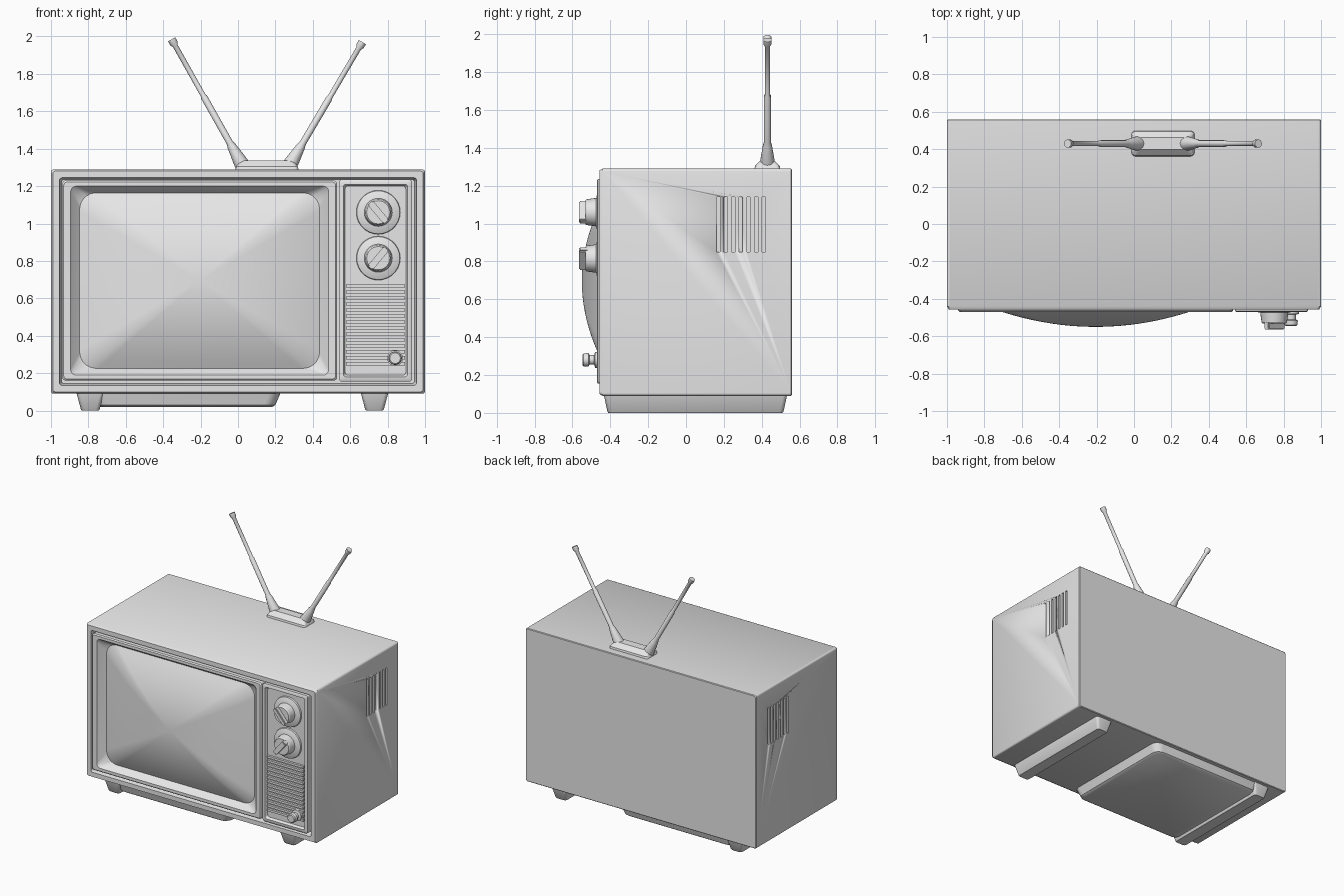
import bpy, bmesh
from math import cos, sin, pi, radians
from mathutils import Vector, Matrix

cube = bpy.data.objects.get("Cube")
if cube:
    bpy.data.objects.remove(cube, do_unlink=True)

grey = bpy.data.materials.new("plain grey")
grey.use_nodes = True
grey.diffuse_color = (0.8, 0.8, 0.8, 1)
grey.node_tree.nodes["Principled BSDF"].inputs["Base Color"].default_value = (0.8, 0.8, 0.8, 1)


def finish(name, bm, angle=32):
    bmesh.ops.recalc_face_normals(bm, faces=bm.faces)
    mesh = bpy.data.meshes.new(name)
    bm.to_mesh(mesh)
    bm.free()
    mesh.materials.append(grey)
    for p in mesh.polygons:
        p.use_smooth = True
    mesh.set_sharp_from_angle(angle=radians(angle))
    ob = bpy.data.objects.new(name, mesh)
    bpy.context.collection.objects.link(ob)
    return ob


def loft(name, rings, axis="y", steps=5, angle=32):
    """Skin rounded rectangles (centre u, v, half sizes, corner radius, depth)."""
    bm = bmesh.new()
    loops = []
    for cu, cv, hu, hv, r, d in rings:
        loop = []
        for corner in range(4):
            su = (1, -1, -1, 1)[corner]
            sv = (1, 1, -1, -1)[corner]
            for i in range(steps + 1):
                a = pi / 2 * (corner + i / steps)
                u = cu + su * (hu - r) + r * cos(a)
                v = cv + sv * (hv - r) + r * sin(a)
                loop.append(bm.verts.new((u, d, v) if axis == "y" else (u, v, d)))
        loops.append(loop)
    for a, b in zip(loops, loops[1:]):
        for i in range(len(a)):
            j = (i + 1) % len(a)
            bm.faces.new((a[i], a[j], b[j], b[i]))
    bm.faces.new(loops[0])
    bm.faces.new(loops[-1])
    return finish(name, bm, angle)


def add_box(bm, centre, size, turn=0):
    m = Matrix.Translation(centre) @ Matrix.Rotation(turn, 4, "Y") @ Matrix.Diagonal((*size, 1))
    bmesh.ops.create_cube(bm, size=1, matrix=m)


def lathe(name, start, direction, profile, sides=20):
    """Turn (distance along, radius) pairs around a direction."""
    bm = bmesh.new()
    m = Matrix.Translation(start) @ Vector(direction).to_track_quat("Z", "Y").to_matrix().to_4x4()
    loops = [[bm.verts.new(m @ Vector((r * cos(2 * pi * i / sides), r * sin(2 * pi * i / sides), d)))
              for i in range(sides)] for d, r in profile]
    for a, b in zip(loops, loops[1:]):
        for i in range(sides):
            j = (i + 1) % sides
            bm.faces.new((a[i], a[j], b[j], b[i]))
    bm.faces.new(loops[0])
    bm.faces.new(loops[-1])
    return finish(name, bm)


# Cabinet with a rounded front rim around a shallow recess
CZ = 0.69
cabinet = loft("cabinet", [
    (0, CZ, 0.995, 0.595, 0.015, 0.56),
    (0, CZ, 1, 0.6, 0.015, 0.555),
    (0, CZ, 1, 0.6, 0.015, -0.44),
    (0, CZ, 0.99, 0.59, 0.015, -0.458),
    (0, CZ, 0.955, 0.555, 0.015, -0.458),
    (0, CZ, 0.945, 0.545, 0.015, -0.40)])

# Vent slots cut in both sides
bm = bmesh.new()
for side in (-1, 1):
    for i in range(7):
        add_box(bm, (side, 0.17 + i * 0.04, 0.995), (0.05, 0.018, 0.29))
cutter = finish("vent_cutter", bm)
cutter.hide_render = True
cutter.hide_viewport = True
cutter.display_type = "WIRE"
cut = cabinet.modifiers.new("vents", "BOOLEAN")
cut.operation = "DIFFERENCE"
cut.solver = "EXACT"
cut.object = cutter

# Screen surround
SX, SZ = -0.205, 0.695
loft("screen_surround", [
    (SX, SZ, 0.735, 0.535, 0.02, -0.39),
    (SX, SZ, 0.735, 0.535, 0.02, -0.462),
    (SX, SZ, 0.727, 0.527, 0.02, -0.47),
    (SX, SZ, 0.69, 0.505, 0.03, -0.47),
    (SX, SZ, 0.68, 0.495, 0.04, -0.455),
    (SX, SZ, 0.635, 0.465, 0.09, -0.412)])

# Bulging picture tube
glass = [(SX, SZ, 0.65, 0.475, 0.1, -0.392)]
for i in range(13):
    s = 1 - i / 12.5
    glass.append((SX, SZ, 0.65 * s, 0.475 * s, 0.1 * s, -0.55 + 0.135 * s ** 2))
loft("screen", glass, steps=8, angle=60)

# Control panel with a raised border
PX = 0.735
loft("control_panel", [
    (PX, SZ, 0.195, 0.54, 0.015, -0.39),
    (PX, SZ, 0.195, 0.54, 0.015, -0.465),
    (PX, SZ, 0.188, 0.533, 0.015, -0.47),
    (PX, SZ, 0.172, 0.515, 0.015, -0.47),
    (PX, SZ, 0.162, 0.505, 0.015, -0.45)])

# Speaker grille slats
bm = bmesh.new()
for i in range(14):
    add_box(bm, (PX, -0.455, 0.25 + i * 0.032), (0.315, 0.025, 0.017))
finish("speaker_grille", bm)

# Tuning dials, each with a slanted grip
for name, z, turn in (("upper", 1.06, -0.7), ("lower", 0.815, 0.7)):
    lathe(name + "_dial", (0.75, -0.44, z), (0, -1, 0),
          [(0, 0.12), (0.022, 0.115), (0.03, 0.095), (0.034, 0.075), (0.085, 0.068), (0.092, 0.062)], 28)
    bm = bmesh.new()
    add_box(bm, (0.75, -0.54, z), (0.036, 0.05, 0.135), turn)
    bmesh.ops.bevel(bm, geom=bm.edges[:], offset=0.006, segments=2, affect="EDGES")
    finish(name + "_dial_grip", bm)

# Small volume knob
lathe("volume_knob", (0.84, -0.44, 0.28), (0, -1, 0),
      [(0, 0.042), (0.04, 0.042), (0.045, 0.025), (0.07, 0.025), (0.075, 0.036), (0.1, 0.034), (0.106, 0.028)])

# Runner feet and bottom pan
for name, x in (("right_runner", -0.79), ("left_runner", 0.73)):
    loft(name, [(x, 0.05, 0.075, 0.485, 0.02, 0.1), (x, 0.05, 0.05, 0.465, 0.02, 0.006),
                (x, 0.05, 0.045, 0.46, 0.02, 0)], axis="z")
loft("bottom_pan", [(-0.28, 0.05, 0.51, 0.48, 0.06, 0.1), (-0.28, 0.05, 0.48, 0.46, 0.06, 0.03),
                    (-0.28, 0.05, 0.465, 0.445, 0.06, 0.02)], axis="z")

# Aerial base and its two rods
AY = 0.43
loft("aerial_base", [(0.155, AY, 0.17, 0.07, 0.02, 1.28), (0.155, AY, 0.165, 0.065, 0.02, 1.305),
                     (0.155, AY, 0.145, 0.04, 0.02, 1.33), (0.155, AY, 0.135, 0.032, 0.02, 1.338)], axis="z")
for name, x, tip in (("right", 0.03, (-0.355, 1.985)), ("left", 0.27, (0.665, 1.97))):
    start = Vector((x, AY, 1.30))
    run = Vector((tip[0], AY, tip[1])) - start
    n = run.length
    lathe(name + "_aerial_rod", start, run,
          [(0, 0.042), (0.05, 0.036), (0.13, 0.024), (0.15, 0.018), (n * 0.55, 0.018),
           (n * 0.56, 0.014), (n - 0.04, 0.014), (n - 0.025, 0.022), (n, 0.022)], 12)
